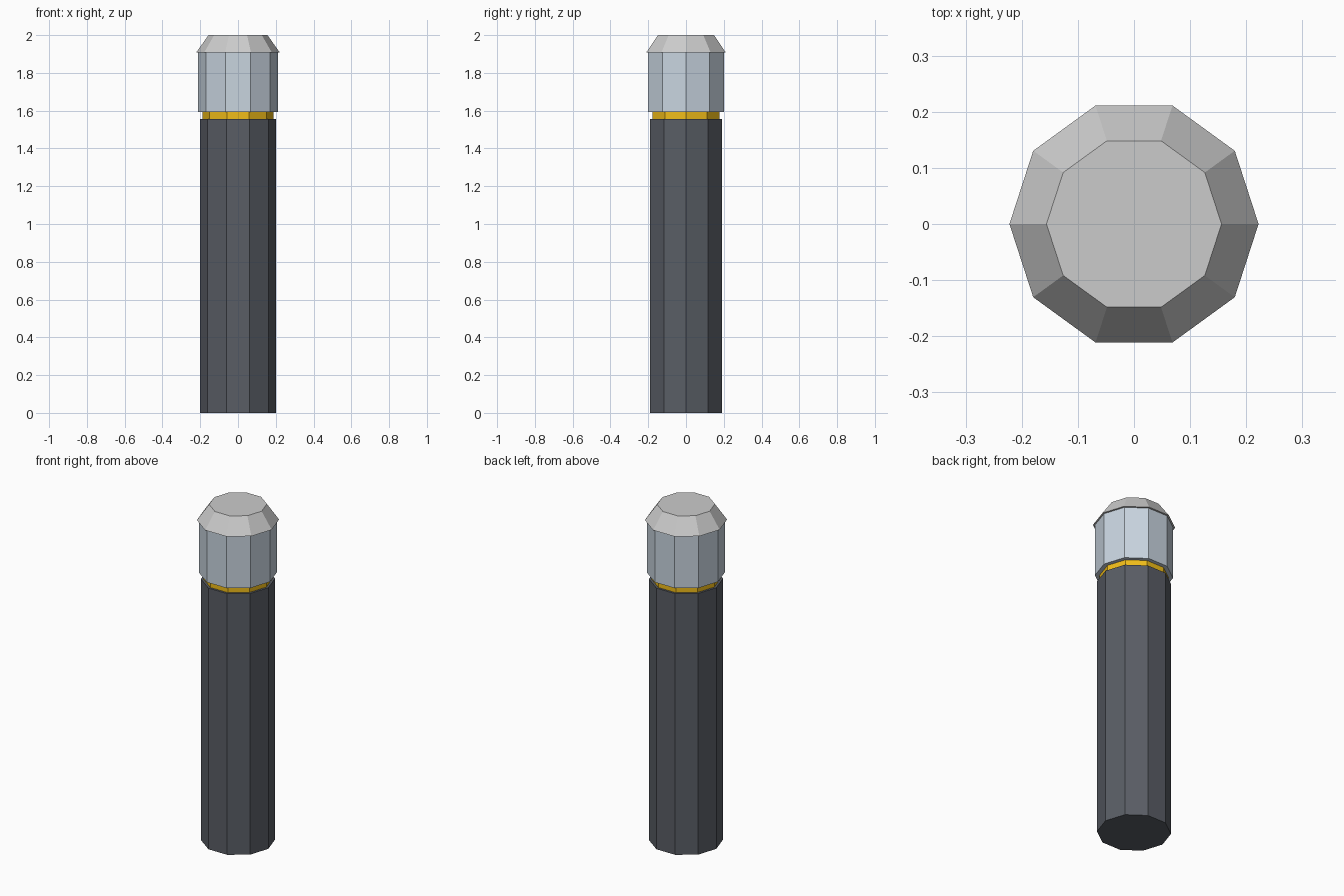
import bpy
import bmesh
from math import cos, sin, tau

if "Cube" in bpy.data.objects:
    bpy.data.objects.remove(bpy.data.objects["Cube"])

SIDES = 10


def material(name, rgb):
    mat = bpy.data.materials.new(name)
    mat.diffuse_color = (*rgb, 1.0)
    mat.use_nodes = True
    mat.node_tree.nodes["Principled BSDF"].inputs["Base Color"].default_value = mat.diffuse_color
    return mat


def prism(name, z0, z1, r0, r1, mat=None):
    """Closed ten-sided frustum with a corner on the +x axis."""
    bm = bmesh.new()
    angles = [tau * i / SIDES for i in range(SIDES)]
    low = [bm.verts.new((r0 * cos(a), r0 * sin(a), z0)) for a in angles]
    high = [bm.verts.new((r1 * cos(a), r1 * sin(a), z1)) for a in angles]
    bm.faces.new(low[::-1])
    bm.faces.new(high)
    for i in range(SIDES):
        j = (i + 1) % SIDES
        bm.faces.new((low[i], low[j], high[j], high[i]))
    mesh = bpy.data.meshes.new(name)
    bm.to_mesh(mesh)
    bm.free()
    obj = bpy.data.objects.new(name, mesh)
    bpy.context.collection.objects.link(obj)
    if mat:
        mesh.materials.append(mat)
    return obj


dark = material("dark_paint", (0.10, 0.11, 0.13))
gold = material("yellow_band", (0.88, 0.51, 0.01))
glass = material("lamp_glass", (0.58, 0.66, 0.74))

# Post, yellow collar, lamp head and tapered lid
prism("post", 0.0, 1.556, 0.2, 0.2, dark)
prism("collar", 1.556, 1.594, 0.187, 0.187, gold)
prism("lamp_head", 1.594, 1.907, 0.211, 0.211, glass)
prism("lid", 1.907, 2.0, 0.222, 0.156)
